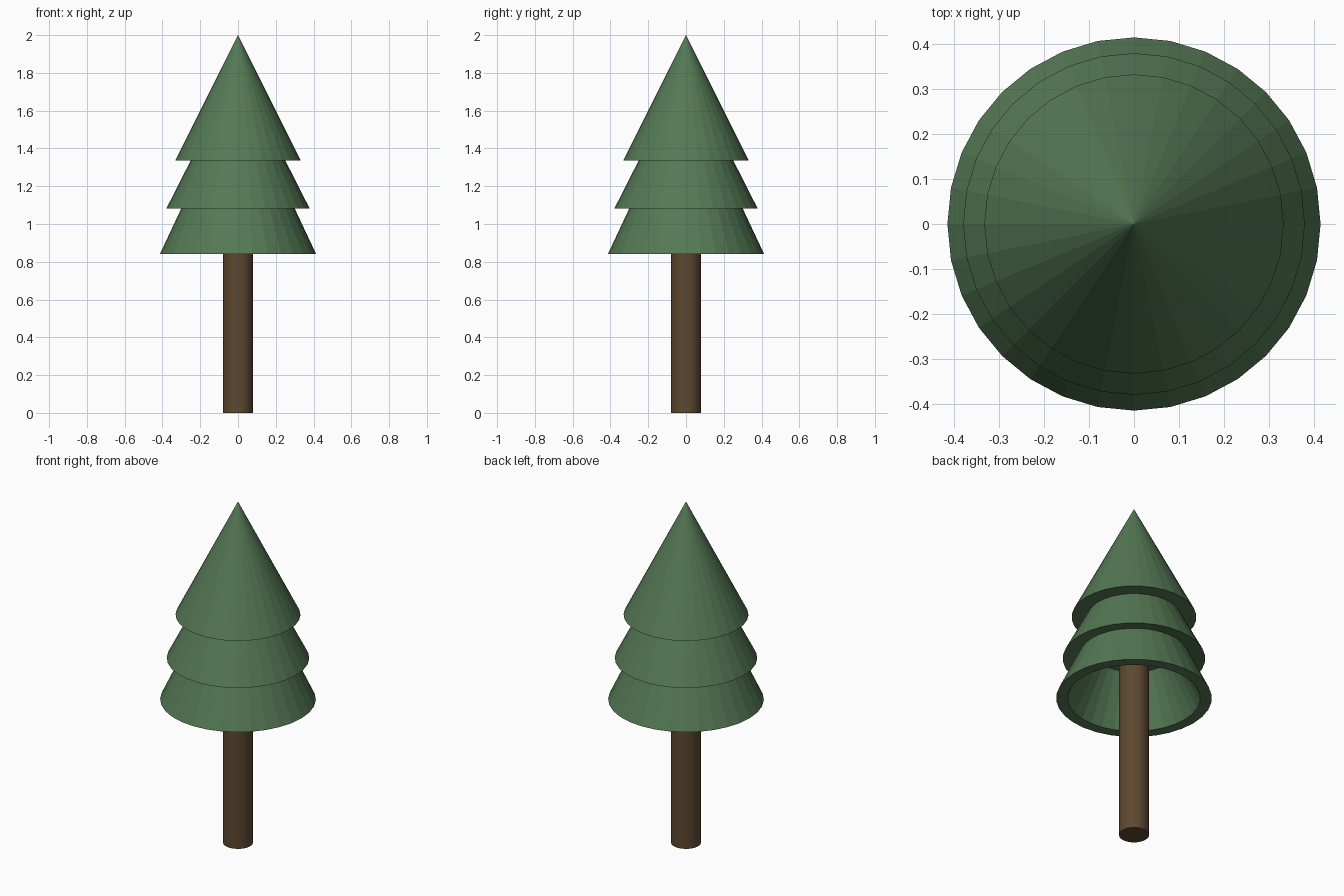
import bpy, bmesh
from math import cos, sin, pi

if "Cube" in bpy.data.objects:
    bpy.data.objects.remove(bpy.data.objects["Cube"])

SIDES = 32

def material(name, color):
    m = bpy.data.materials.new(name)
    m.diffuse_color = (*color, 1)
    m.use_nodes = True
    m.node_tree.nodes["Principled BSDF"].inputs["Base Color"].default_value = m.diffuse_color
    return m

def lathe(name, profile, mat):
    """Spin an (r, z) profile around z with flat faces; r = 0 becomes a pole."""
    bm = bmesh.new()
    rings = []
    for r, z in profile:
        if r == 0:
            rings.append([bm.verts.new((0, 0, z))] * SIDES)
        else:
            rings.append([bm.verts.new((r * cos(2 * pi * i / SIDES), r * sin(2 * pi * i / SIDES), z))
                          for i in range(SIDES)])
    for a, b in zip(rings, rings[1:]):
        for i in range(SIDES):
            j = (i + 1) % SIDES
            bm.faces.new(list(dict.fromkeys((a[i], a[j], b[j], b[i]))))
    bmesh.ops.recalc_face_normals(bm, faces=bm.faces)
    me = bpy.data.meshes.new(name)
    bm.to_mesh(me)
    bm.free()
    me.materials.append(mat)
    ob = bpy.data.objects.new(name, me)
    bpy.context.collection.objects.link(ob)
    return ob

green = material("foliage_green", (0.09, 0.19, 0.09))
brown = material("bark_brown", (0.11, 0.065, 0.03))

# Trunk, reaching the roof of the hollow foliage
lathe("trunk", [(0, 0), (0.08, 0), (0.08, 1.13), (0, 1.13)], brown)

# Three stacked tiers with undercuts, and a hollow underside
lathe("foliage", [
    (0, 2.0), (0.332, 1.337),                  # top tier
    (0.25, 1.337), (0.379, 1.083),             # middle tier
    (0.292, 1.10), (0.414, 0.84),              # bottom tier
    (0.353, 0.84), (0.21, 1.12), (0, 1.12),    # lip, inner wall, roof
], green)
